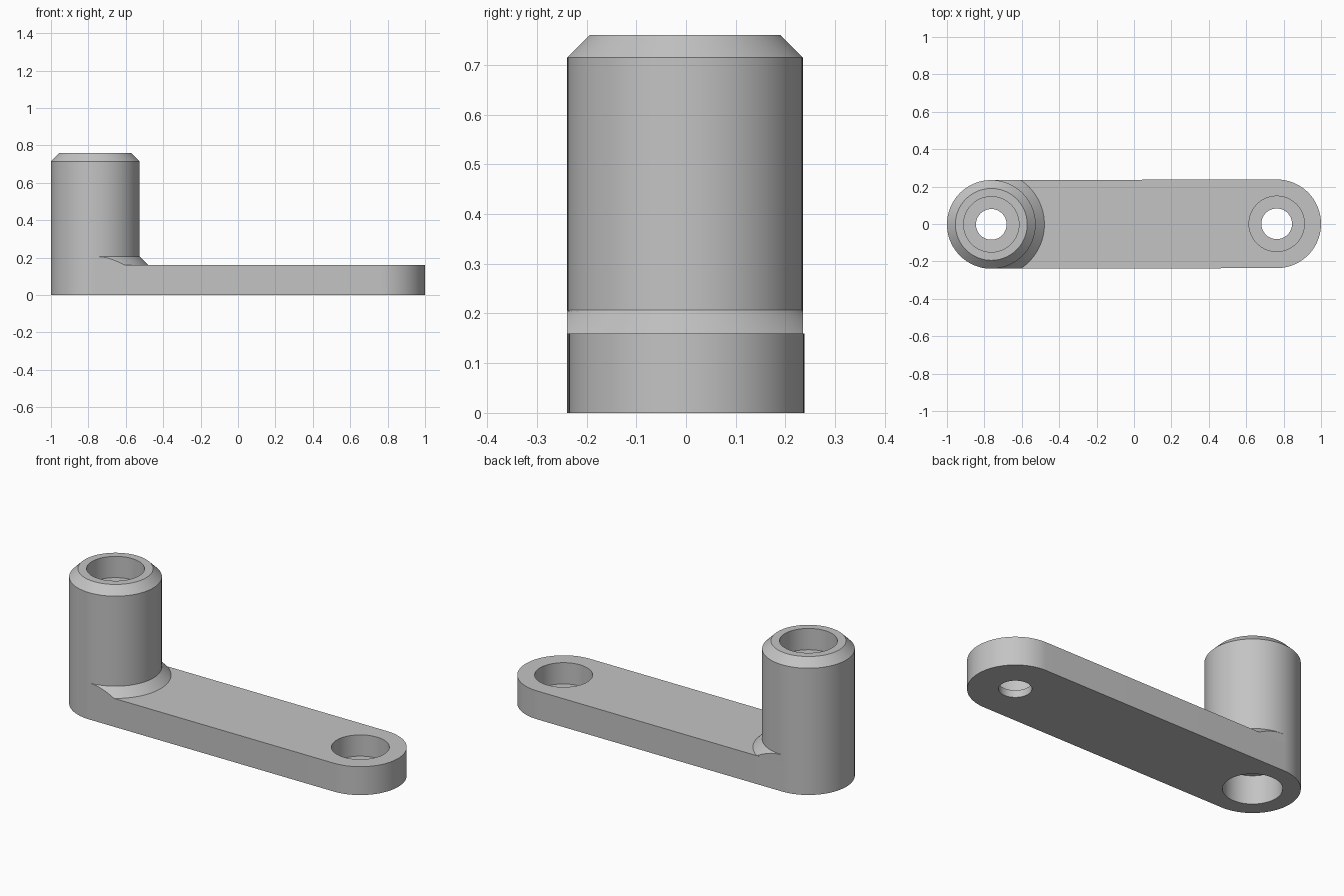
import bpy, bmesh
from math import pi, cos, sin, asin

if "Cube" in bpy.data.objects:
    bpy.data.objects.remove(bpy.data.objects["Cube"], do_unlink=True)

SEG = 96                      # sides of a full circle
R = 0.237                     # radius of the arm ends and the post
BORE, PIN = 0.148, 0.082      # wide and narrow hole radii
THICK = 0.16                  # arm thickness
POST = (-0.763, -0.002)
EYE = (0.763, 0.001)

grey = bpy.data.materials.new("light_grey_metal")
grey.use_nodes = True
colour = (0.55, 0.55, 0.55, 1)
grey.diffuse_color = colour
grey.node_tree.nodes["Principled BSDF"].inputs["Base Color"].default_value = colour


def finish(name, bm):
    bmesh.ops.recalc_face_normals(bm, faces=bm.faces)
    mesh = bpy.data.meshes.new(name)
    bm.to_mesh(mesh)
    bm.free()
    mesh.materials.append(grey)
    obj = bpy.data.objects.new(name, mesh)
    bpy.context.collection.objects.link(obj)
    return obj


def smooth(obj):
    bpy.ops.object.select_all(action="DESELECT")
    bpy.context.view_layer.objects.active = obj
    obj.select_set(True)
    bpy.ops.object.shade_smooth_by_angle(angle=pi / 7)


def arc(center, radius, start, sweep, steps):
    return [(center[0] + radius * cos(start + sweep * i / steps),
             center[1] + radius * sin(start + sweep * i / steps))
            for i in range(steps + 1)]


def prism(name, outline, z0, z1):
    bm = bmesh.new()
    base = bm.faces.new([bm.verts.new((x, y, z0)) for x, y in outline])
    ext = bmesh.ops.extrude_face_region(bm, geom=[base], use_keep_orig=True)
    top = [v for v in ext["geom"] if isinstance(v, bmesh.types.BMVert)]
    bmesh.ops.translate(bm, verts=top, vec=(0, 0, z1 - z0))
    return finish(name, bm)


def drill(obj, center, radius, z0, z1):
    cutter = prism("cutter", arc(center, radius, 0, 2 * pi, SEG)[:-1], z0, z1)
    cutter.hide_render = True
    mod = obj.modifiers.new("hole", "BOOLEAN")
    mod.operation, mod.solver, mod.object = "DIFFERENCE", "EXACT", cutter
    bpy.context.view_layer.objects.active = obj
    bpy.ops.object.modifier_apply(modifier=mod.name)
    bpy.data.objects.remove(cutter, do_unlink=True)


def bridge(bm, rows, closed):
    # Quads between successive rows, wrapping round from last row to first
    n = len(rows[0])
    for a, b in zip(rows, rows[1:] + rows[:1]):
        for i in range(n if closed else n - 1):
            j = (i + 1) % n
            bm.faces.new((a[i], a[j], b[j], b[i]))


# Flat arm with rounded ends, an open bore under the post and a stepped hole
half = SEG // 2
outline = arc(EYE, R, -pi / 2, pi, half) + arc(POST, R, pi / 2, pi, half)
arm = prism("arm", outline, 0, THICK)
drill(arm, POST, BORE, -0.1, THICK + 0.1)
drill(arm, EYE, BORE, 0.04, THICK + 0.1)
drill(arm, EYE, PIN, -0.1, 0.1)
smooth(arm)

# Hollow post: chamfered rim and a counterbored hole
profile = [(R, THICK), (R, 0.715), (0.192, 0.76), (BORE, 0.76),
           (BORE, 0.64), (PIN, 0.64), (PIN, THICK)]
bm = bmesh.new()
rows = [[bm.verts.new((x, y, z)) for x, y in arc(POST, r, 0, 2 * pi, SEG)[:-1]]
        for r, z in profile]
bridge(bm, rows, True)
smooth(finish("post", bm))

# Sloped collar at the post foot, trimmed flush with the arm sides
STEPS, RISE = 10, 0.047
bm = bmesh.new()
rows = []
for k in range(STEPS + 1):
    grow = RISE * k / STEPS
    a = asin(R / (R + grow))
    rows.append([bm.verts.new((x, y, THICK + RISE - grow))
                 for x, y in arc(POST, R + grow, -a, 2 * a, half)])
rows.append([bm.verts.new((x, y, THICK))
             for x, y in arc(POST, R, -pi / 2, pi, half)])
bridge(bm, rows, False)
for end in (0, -1):
    bm.faces.new([row[end] for row in rows])
smooth(finish("collar", bm))
